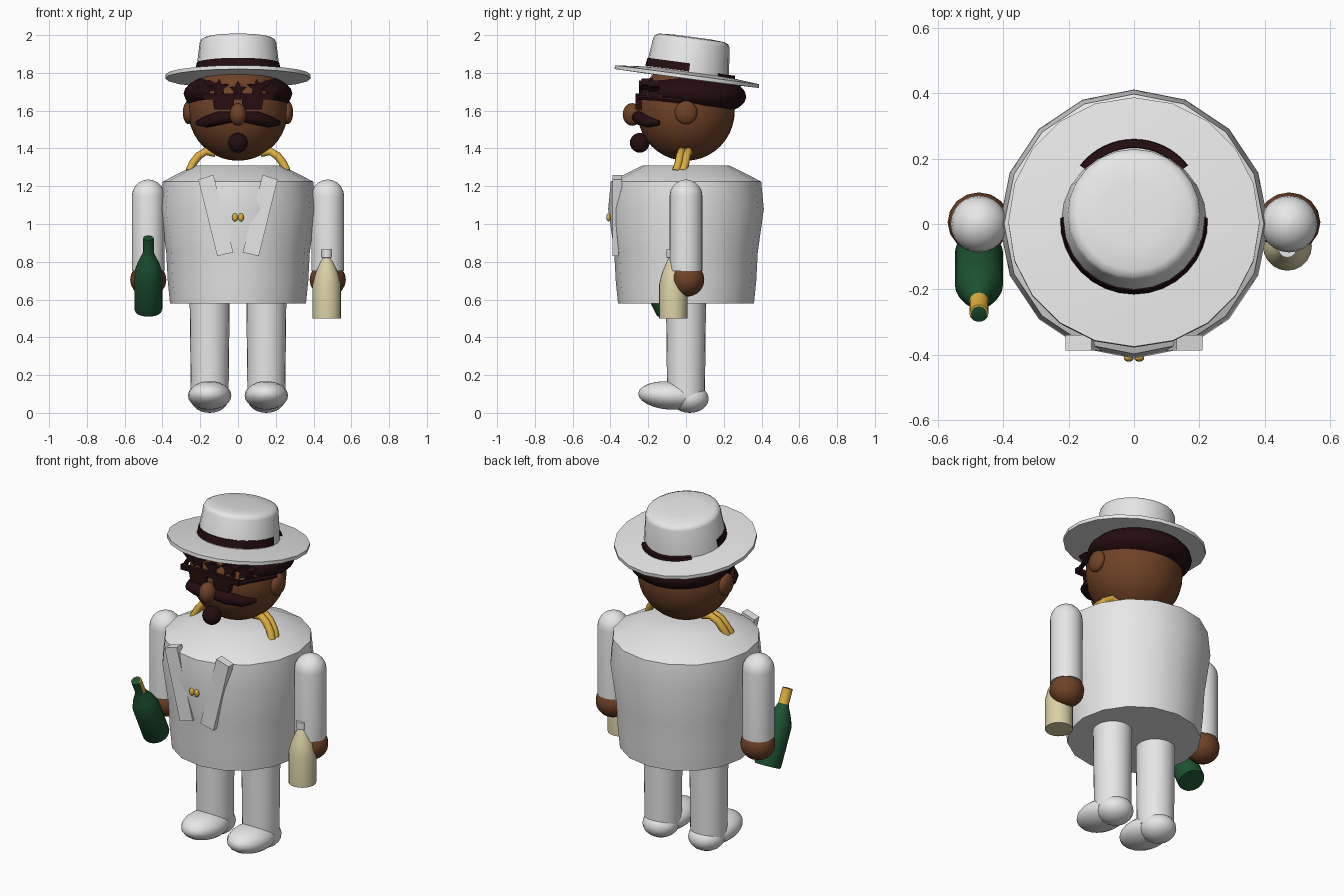
import bpy, bmesh, math
from mathutils import Matrix, Vector

if "Cube" in bpy.data.objects:
    bpy.data.objects.remove(bpy.data.objects["Cube"])


def mat(name, r, g, b):
    m = bpy.data.materials.new(name)
    m.diffuse_color = (r, g, b, 1)
    m.use_nodes = True
    m.node_tree.nodes["Principled BSDF"].inputs["Base Color"].default_value = m.diffuse_color
    return m


WHITE = mat("white cloth", 0.8, 0.8, 0.8)
SKIN = mat("brown skin", 0.16, 0.055, 0.02)
DARK = mat("dark hair", 0.018, 0.004, 0.005)
GOLD = mat("gold", 0.72, 0.42, 0.05)
GREEN = mat("green glass", 0.012, 0.085, 0.03)
CREAM = mat("cream glass", 0.7, 0.63, 0.38)


def finish(name, bm, *mats, angle=40):
    bmesh.ops.recalc_face_normals(bm, faces=bm.faces)
    me = bpy.data.meshes.new(name)
    bm.to_mesh(me)
    bm.free()
    ob = bpy.data.objects.new(name, me)
    bpy.context.collection.objects.link(ob)
    for m in mats:
        me.materials.append(m)
    bpy.ops.object.select_all(action='DESELECT')
    ob.select_set(True)
    bpy.context.view_layer.objects.active = ob
    if angle:
        bpy.ops.object.shade_smooth_by_angle(angle=math.radians(angle))
    return ob


def lathe(name, profile, m, n=24, loc=(0, 0, 0), tilt=0, extra=(), rule=None, angle=40):
    """Spin (radius, height) points around z, cap the ends, tilt about x, move."""
    bm = bmesh.new()
    rings = []
    for r, z in profile:
        rings.append([bm.verts.new((r * math.sin(2 * math.pi * i / n),
                                    r * math.cos(2 * math.pi * i / n), z)) for i in range(n)])
    for a, b in zip(rings, rings[1:]):
        for i in range(n):
            bm.faces.new((a[i], a[(i + 1) % n], b[(i + 1) % n], b[i]))
    bm.faces.new(rings[0])
    bm.faces.new(rings[-1])
    if rule:
        for f in bm.faces:
            f.material_index = rule(f.calc_center_median())
    bm.transform(Matrix.Translation(loc) @ Matrix.Rotation(math.radians(tilt), 4, 'X'))
    return finish(name, bm, m, *extra, angle=angle)


def ball(name, loc, size, m, tilt=0, u=20, v=12):
    bm = bmesh.new()
    bmesh.ops.create_uvsphere(bm, u_segments=u, v_segments=v, radius=1)
    bm.transform(Matrix.Translation(loc) @ Matrix.Rotation(math.radians(tilt), 4, 'X')
                 @ Matrix.Diagonal((*size, 1)))
    return finish(name, bm, m, angle=60)


def prism(name, pts, y0, y1, m):
    """Extrude an (x, z) outline from y0 to y1."""
    bm = bmesh.new()
    face = bm.faces.new([bm.verts.new((x, y0, z)) for x, z in pts])
    ext = bmesh.ops.extrude_face_region(bm, geom=[face])
    bmesh.ops.translate(bm, vec=(0, y1 - y0, 0),
                        verts=[g for g in ext['geom'] if isinstance(g, bmesh.types.BMVert)])
    return finish(name, bm, m, angle=0)


def tube(name, pts, radii, m, n=10):
    """Sweep a circle of changing radius along a path."""
    bm = bmesh.new()
    P = [Vector(p) for p in pts]
    rings = []
    for i, p in enumerate(P):
        t = (P[min(i + 1, len(P) - 1)] - P[max(i - 1, 0)]).normalized()
        a = t.cross(Vector((0, 1, 0.1))).normalized()
        b = t.cross(a)
        rings.append([bm.verts.new(p + radii[i] * (a * math.cos(2 * math.pi * k / n)
                      + b * math.sin(2 * math.pi * k / n))) for k in range(n)])
    for a, b in zip(rings, rings[1:]):
        for k in range(n):
            bm.faces.new((a[k], a[(k + 1) % n], b[(k + 1) % n], b[k]))
    bm.faces.new(rings[0])
    bm.faces.new(rings[-1])
    return finish(name, bm, m, angle=50)


# Jacket body
lathe("jacket", [(0.36, 0.58), (0.372, 0.7), (0.38, 0.85), (0.412, 1.08), (0.398, 1.225),
                 (0.23, 1.31)], WHITE, n=16, angle=35)
for k in (-1, 1):
    ball("jacket_button", (k * 0.016, -0.41, 1.035), (0.016, 0.012, 0.022), GOLD, u=10, v=6)

# Head, hair and face
ball("head", (0, 0, 1.598), (0.263, 0.258, 0.263), SKIN, u=32, v=20)
ball("hair", (0, 0.045, 1.69), (0.288, 0.275, 0.115), DARK, tilt=-4, u=28)
ball("nose", (0, -0.285, 1.58), (0.045, 0.05, 0.06), SKIN)
ball("goatee", (0, -0.245, 1.43), (0.052, 0.052, 0.052), DARK)
tube("moustache", [(-0.215, -0.14, 1.535), (-0.17, -0.2, 1.54), (-0.1, -0.245, 1.56),
                   (0, -0.265, 1.57), (0.1, -0.245, 1.56), (0.17, -0.2, 1.54),
                   (0.215, -0.14, 1.535)],
     [0.012, 0.03, 0.036, 0.026, 0.036, 0.03, 0.012], DARK)

# Star-shaped curls on the forehead
for cx, cz, y in ((0, 1.71, -0.25), (-0.1, 1.72, -0.235), (0.1, 1.72, -0.235),
                  (-0.175, 1.71, -0.2), (0.175, 1.71, -0.2)):
    star = [(cx + r * math.sin(math.pi * i / 5), cz + r * math.cos(math.pi * i / 5))
            for i in range(10) for r in ((0.05, 0.024)[i % 2],)]
    prism("forehead_curl", star, y, y + 0.06, DARK)

# Sunglasses
prism("glasses_bar", [(-0.19, 1.66), (0.19, 1.66), (0.19, 1.69), (-0.19, 1.69)],
      -0.268, -0.245, DARK)

# Hat: brim, crown and band share one tilt
TILT, HAT = -7.5, (0, 0.005, 1.782)
lathe("hat_brim", [(0.2, -0.014), (0.385, -0.012), (0.385, 0.008), (0.2, 0.025)], WHITE,
      n=20, loc=HAT, tilt=TILT)
lathe("hat_crown", [(0.225, 0.0), (0.203, 0.18), (0.196, 0.195), (0.175, 0.205), (0.1, 0.21)],
      WHITE, n=24, loc=HAT, tilt=TILT)


def band(name, start, end, cy, r, z0, z1):
    bm = bmesh.new()
    rows = []
    for i in range(17):
        a = math.radians(start + (end - start) * i / 16)
        rows.append([bm.verts.new((q * math.sin(a), cy + q * math.cos(a), z))
                     for q, z in ((r, z0), (r - 0.006, z1), (r - 0.03, z1), (r - 0.03, z0))])
    for a, b in zip(rows, rows[1:]):
        for k in range(4):
            bm.faces.new((a[k], a[(k + 1) % 4], b[(k + 1) % 4], b[k]))
    bm.faces.new(rows[0])
    bm.faces.new(rows[-1])
    bm.transform(Matrix.Translation(HAT) @ Matrix.Rotation(math.radians(TILT), 4, 'X'))
    return finish(name, bm, DARK)


band("hat_band_front", 88, 272, 0, 0.226, 0.027, 0.07)
band("hat_band_back", -52, 52, 0.045, 0.212, 0.01, 0.036)

# Paired parts
for s, side in ((-1, "left"), (1, "right")):
    prism(side + "_lapel", [(s * 0.21, 1.235), (s * 0.13, 1.26), (s * 0.025, 0.85),
                            (s * 0.11, 0.83)], -0.388, -0.34, WHITE)
    prism(side + "_lens", [(s * 0.025, 1.605), (s * 0.125, 1.605), (s * 0.135, 1.665),
                           (s * 0.02, 1.665)], -0.268, -0.235, DARK)
    tube(side + "_glasses_arm", [(s * 0.18, -0.255, 1.67), (s * 0.22, -0.15, 1.665),
                                 (s * 0.262, -0.02, 1.65)], [0.014] * 3, DARK, n=6)
    ball(side + "_ear", (s * 0.262, 0, 1.59), (0.03, 0.06, 0.062), SKIN)
    # Two gold chain strands over each shoulder
    for dy in (-0.018, 0.018):
        tube(side + "_chain", [(s * 0.12, dy + 0.0, 1.375), (s * 0.17, dy - 0.005, 1.385),
                               (s * 0.21, dy - 0.015, 1.36), (s * 0.24, dy - 0.022, 1.32),
                               (s * 0.258, dy - 0.035, 1.28)], [0.021] * 5, GOLD, n=8)
    # Sleeve with a rounded shoulder
    dome = [(0.087 * math.cos(a), 1.148 + 0.087 * math.sin(a))
            for a in (math.radians(d) for d in (0, 18, 36, 54, 72, 86))]
    lathe(side + "_sleeve", [(0.087, 0.75)] + dome, WHITE, loc=(s * 0.475, 0, 0))
    ball(side + "_hand", (s * 0.475, 0.005, 0.705), (0.096, 0.092, 0.09), SKIN, u=16, v=10)
    lathe(side + "_leg", [(0.1, 0.08), (0.106, 0.6)], WHITE, loc=(s * 0.15, 0, 0))
    ball(side + "_shoe", (s * 0.15, -0.085, 0.092), (0.115, 0.168, 0.075), WHITE, tilt=-4)
    ball(side + "_heel", (s * 0.15, 0.02, 0.075), (0.1, 0.1, 0.075), WHITE)

# Green bottle leaning forward, with gold foil behind the neck
lathe("green_bottle", [(0.07, 0), (0.074, 0.01), (0.074, 0.23), (0.06, 0.275), (0.034, 0.33),
                       (0.029, 0.345), (0.029, 0.43), (0.024, 0.432)], GREEN, n=20,
      loc=(-0.475, -0.085, 0.54), tilt=26, extra=(GOLD,),
      rule=lambda c: int(c.z > 0.34 and c.z < 0.4315 and c.y > -0.008))

# Cream bottle with a white cap
lathe("cream_bottle", [(0.075, 0.5), (0.075, 0.68), (0.06, 0.74), (0.034, 0.8), (0.022, 0.825)],
      CREAM, n=20, loc=(0.47, -0.068, 0))
lathe("cream_bottle_cap", [(0.02, 0.8), (0.02, 0.82), (0.028, 0.822), (0.028, 0.864)], WHITE,
      n=14, loc=(0.47, -0.075, 0))
